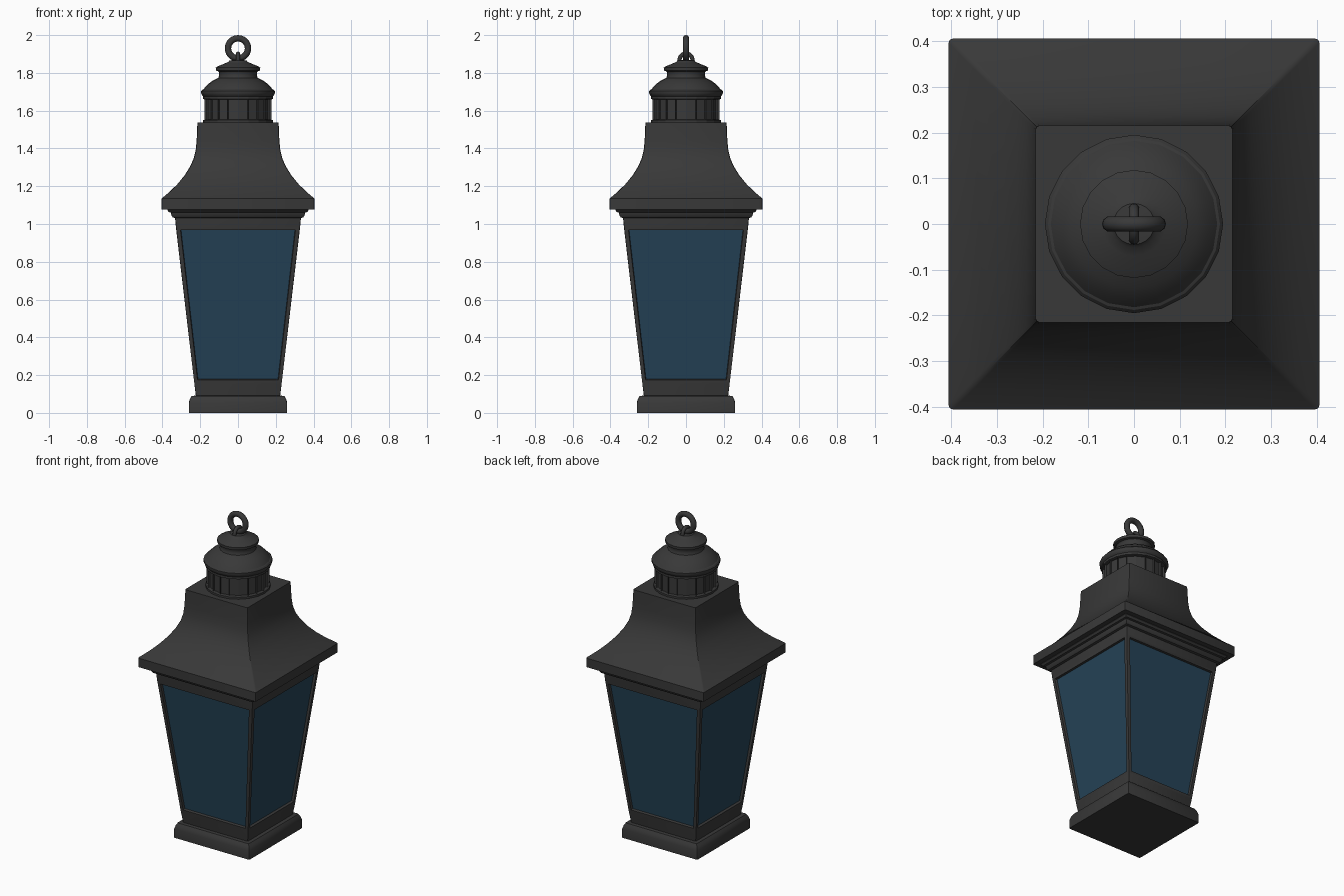
import bpy, bmesh, math
from mathutils import Matrix

cube = bpy.data.objects.get("Cube")
if cube:
    bpy.data.objects.remove(cube)


def material(name, color):
    m = bpy.data.materials.new(name)
    m.diffuse_color = color
    m.use_nodes = True
    m.node_tree.nodes["Principled BSDF"].inputs["Base Color"].default_value = color
    return m


iron = material("dark_iron", (0.04, 0.04, 0.04, 1))
glass = material("blue_glass", (0.018, 0.056, 0.095, 1))


def finish(name, bm, mats=(iron,), angle=30):
    bmesh.ops.recalc_face_normals(bm, faces=bm.faces[:])
    mesh = bpy.data.meshes.new(name)
    bm.to_mesh(mesh)
    bm.free()
    for m in mats:
        mesh.materials.append(m)
    obj = bpy.data.objects.new(name, mesh)
    bpy.context.collection.objects.link(obj)
    bpy.ops.object.select_all(action="DESELECT")
    obj.select_set(True)
    bpy.context.view_layer.objects.active = obj
    bpy.ops.object.shade_smooth_by_angle(angle=math.radians(angle))
    return obj


def loft(profile, sides, turn=0.0, scale=1.0):
    """Stack rings of (radius, height) into a closed solid."""
    bm = bmesh.new()
    rings = []
    for r, z in profile:
        angles = [turn + math.tau * i / sides for i in range(sides)]
        rings.append([bm.verts.new((r * scale * math.cos(a), r * scale * math.sin(a), z)) for a in angles])
    for low, high in zip(rings, rings[1:]):
        for i in range(sides):
            j = (i + 1) % sides
            bm.faces.new((low[i], low[j], high[j], high[i]))
    bm.faces.new(rings[0][::-1])
    bm.faces.new(rings[-1])
    return bm


def square_loft(profile, corner):
    """Square stack by half width, with slightly rounded corners."""
    bm = loft(profile, 4, math.pi / 4, math.sqrt(2))
    edges = [e for e in bm.edges if abs(e.verts[0].co.z - e.verts[1].co.z) > 0.001]
    bmesh.ops.bevel(bm, geom=edges, offset=corner, segments=2, profile=0.5, affect="EDGES")
    return bm


# Foot plinth
finish("base", square_loft([(0.26, 0), (0.26, 0.055), (0.254, 0.075), (0.245, 0.09), (0.21, 0.092)], 0.006))

# Tapered case with a recessed pane on each side
bm = square_loft([(0.223, 0.088), (0.231, 0.155), (0.329, 0.985), (0.334, 1.04)], 0.006)
panes = [f for f in bm.faces if f.calc_area() > 0.2 and abs(f.normal.z) < 0.5]
bmesh.ops.inset_individual(bm, faces=panes, thickness=0.025, depth=0)
bmesh.ops.inset_individual(bm, faces=panes, thickness=0.004, depth=-0.014)
for f in panes:
    f.material_index = 1
finish("glazed_case", bm, (iron, glass))

# Stepped moulding under the eaves
finish("cornice", square_loft([(0.33, 1.03), (0.345, 1.035), (0.352, 1.045), (0.355, 1.06),
                               (0.366, 1.063), (0.374, 1.075), (0.374, 1.09)], 0.004))

# Flared roof
finish("roof", square_loft([(0.405, 1.078), (0.405, 1.135), (0.36, 1.172), (0.32, 1.212),
                            (0.283, 1.257), (0.255, 1.302), (0.235, 1.345), (0.224, 1.39),
                            (0.219, 1.44), (0.215, 1.538)], 0.008))

# Vent drum with a ring of recessed slots
bm = loft([(0.184, 1.53), (0.184, 1.55), (0.178, 1.552), (0.178, 1.66), (0.184, 1.662), (0.184, 1.68)], 20)
slots = [f for f in bm.faces if 1.59 < f.calc_center_median().z < 1.62 and abs(f.normal.z) < 0.5]
bmesh.ops.inset_individual(bm, faces=slots, thickness=0.007, depth=0)
bmesh.ops.inset_individual(bm, faces=slots, thickness=0.002, depth=-0.012)
finish("vent_drum", bm, angle=15)

# Domed cap, neck and finial
finish("vent_cap", loft([(0.18, 1.672), (0.19, 1.682), (0.195, 1.692), (0.195, 1.704), (0.188, 1.712),
                         (0.182, 1.714), (0.165, 1.735), (0.14, 1.755), (0.112, 1.77), (0.104, 1.774),
                         (0.1, 1.785), (0.1, 1.8), (0.104, 1.808), (0.117, 1.812), (0.118, 1.828),
                         (0.1, 1.838), (0.07, 1.85), (0.052, 1.858), (0.045, 1.866), (0.02, 1.868)], 20))


# Hanging ring and the eye that holds it
def ring(name, major, minor, z, rotation):
    bpy.ops.mesh.primitive_torus_add(major_radius=major, minor_radius=minor, major_segments=28,
                                     minor_segments=10, location=(0, 0, z), rotation=rotation)
    obj = bpy.context.object
    obj.name = name
    obj.data.materials.append(iron)
    bpy.ops.object.shade_smooth_by_angle(angle=math.radians(60))


ring("hanging_ring", 0.053, 0.017, 1.93, (math.pi / 2, 0, 0))
ring("ring_eye", 0.034, 0.011, 1.868, (0, math.pi / 2, 0))
